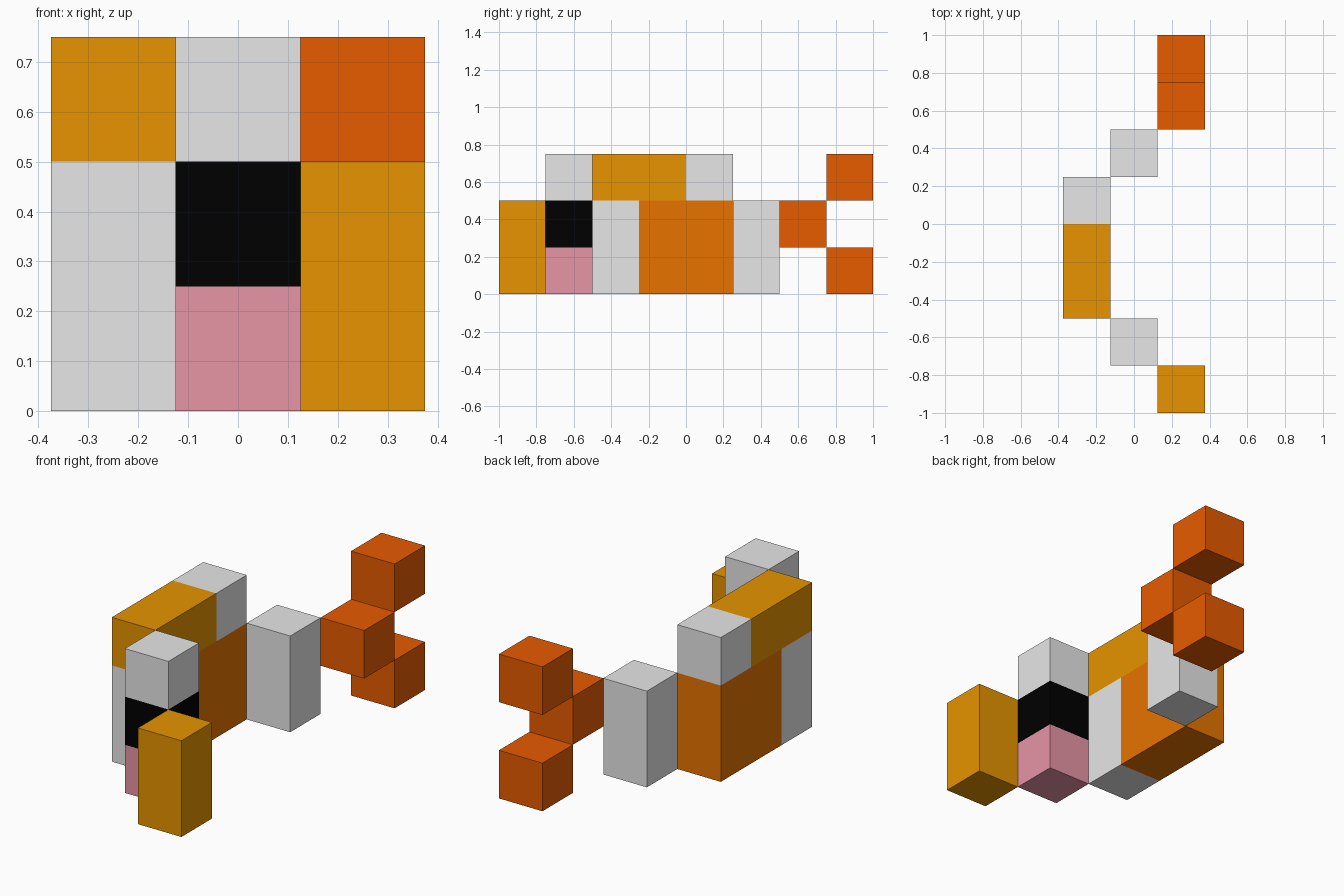
import bpy
import bmesh
from mathutils import Matrix, Vector

cube = bpy.data.objects.get("Cube")
if cube:
    bpy.data.objects.remove(cube, do_unlink=True)

U = 0.25  # edge length of one block

COLOURS = {
    "white": (1.0, 1.0, 1.0),
    "black": (0.0, 0.0, 0.0),
    "pink": (1.0, 0.378, 0.479),
    "amber": (1.0, 0.371, 0.0),
    "orange": (1.0, 0.216, 0.0),
    "red_orange": (1.0, 0.133, 0.0),
}


def make_material(name, rgb):
    mat = bpy.data.materials.new(name)
    mat.use_nodes = True
    mat.diffuse_color = (*rgb, 1.0)
    bsdf = next(n for n in mat.node_tree.nodes if n.type == 'BSDF_PRINCIPLED')
    bsdf.inputs["Base Color"].default_value = (*rgb, 1.0)
    return mat


MATS = {name: make_material(name, rgb) for name, rgb in COLOURS.items()}


def block(name, x, y, z, columns):
    """Box one unit wide, centred on x, starting at y and z.
    columns: one list per unit of length, holding colours from bottom to top."""
    length, height = len(columns), len(columns[0])
    size = Vector((U, length * U, height * U))
    low = Vector((x - U / 2, y, z))
    bm = bmesh.new()
    bmesh.ops.create_cube(bm, size=1.0, matrix=Matrix.Translation(low + size / 2)
                          @ Matrix.Diagonal((*size, 1.0)))

    # Cut the box into unit cells so every face carries one colour
    cuts = [((0, 1, 0), (0, y + i * U, 0)) for i in range(1, length)]
    cuts += [((0, 0, 1), (0, 0, z + k * U)) for k in range(1, height)]
    for normal, point in cuts:
        bmesh.ops.bisect_plane(bm, geom=bm.verts[:] + bm.edges[:] + bm.faces[:],
                               plane_co=point, plane_no=normal)

    # Colour each face by the cell it lies on
    used = sorted({c for col in columns for c in col})
    for face in bm.faces:
        c = face.calc_center_median()
        i = min(max(int((c.y - y) / U), 0), length - 1)
        k = min(max(int((c.z - z) / U), 0), height - 1)
        face.material_index = used.index(columns[i][k])

    mesh = bpy.data.meshes.new(name)
    bm.to_mesh(mesh)
    bm.free()
    for c in used:
        mesh.materials.append(MATS[c])
    obj = bpy.data.objects.new(name, mesh)
    bpy.context.collection.objects.link(obj)


# Snout and face
block("snout", U, -1.0, 0, [["amber", "amber"]])
block("face", 0, -0.75, 0, [["pink", "black", "white"]])

# Middle of the body, from the front band to the back of the top fin
block("body", -U, -0.5, 0, [["white", "white", "amber"],
                            ["orange", "orange", "amber"],
                            ["orange", "orange", "white"]])

# Rear band and forked tail
block("rear_band", 0, 0.25, 0, [["white", "white"]])
block("tail_root", U, 0.5, U, [["red_orange"]])
for name, z in (("tail_lower_tip", 0), ("tail_upper_tip", 2 * U)):
    block(name, U, 0.75, z, [["red_orange"]])
